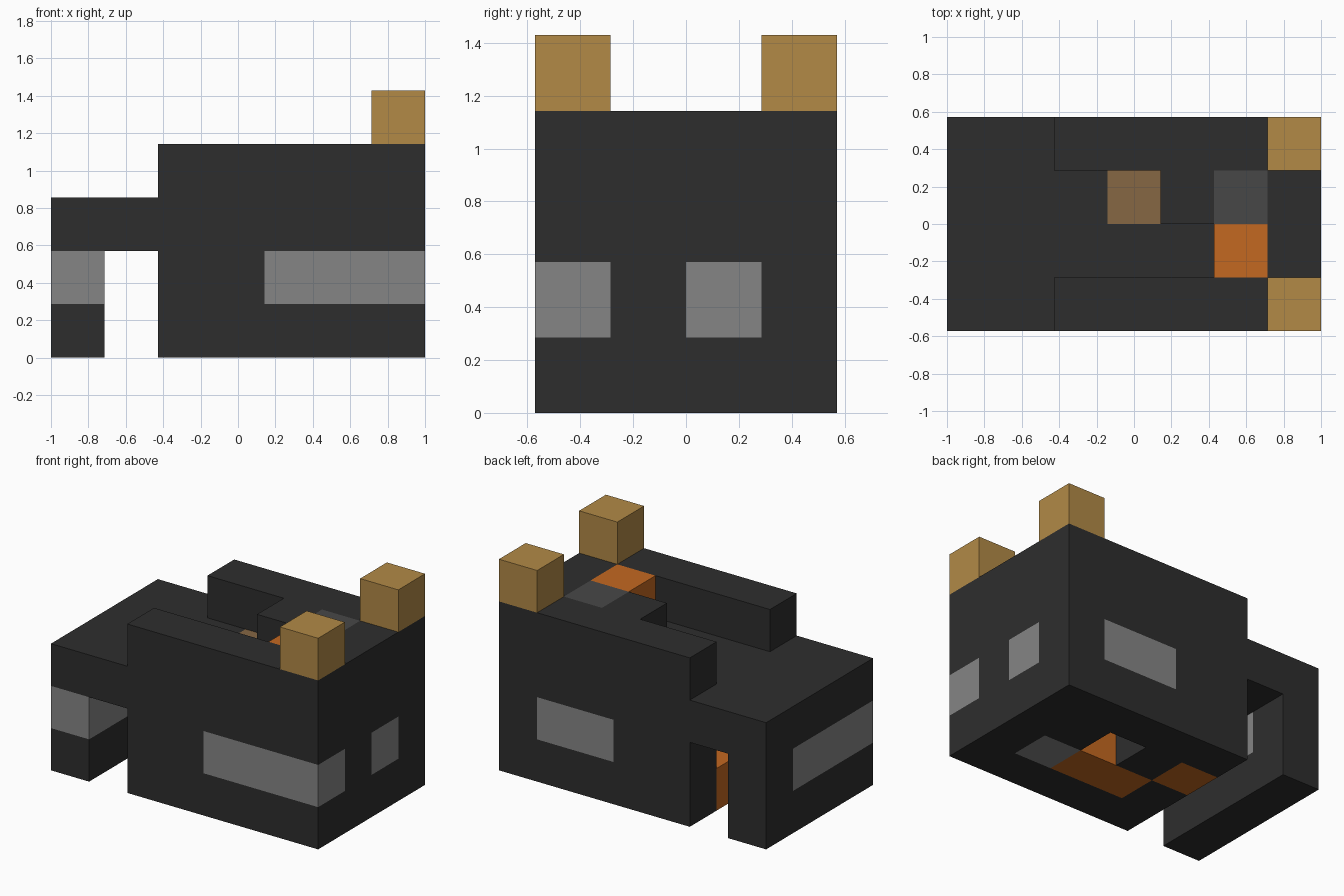
import bpy
import bmesh
from mathutils import Vector

cube = bpy.data.objects.get("Cube")
if cube:
    bpy.data.objects.remove(cube, do_unlink=True)

U = 2 / 7                       # edge length of one block
ORIGIN = Vector((-3.5, -2, 0))  # grid corner, in blocks


def material(name, rgb):
    m = bpy.data.materials.new(name)
    m.use_nodes = True
    col = (*rgb, 1)
    m.diffuse_color = col
    m.node_tree.nodes["Principled BSDF"].inputs["Base Color"].default_value = col
    return m


charcoal = material("charcoal", (0.027, 0.027, 0.027))
grey = material("mid grey", (0.235, 0.235, 0.235))
slate = material("dark grey", (0.064, 0.064, 0.064))
tan = material("tan", (0.445, 0.253, 0.062))
orange = material("orange", (0.55, 0.138, 0.015))
brown = material("brown", (0.24, 0.136, 0.057))


def block(name, mat, x, y, z):
    """Flat box covering the given (start, end) block ranges."""
    lo = (Vector((x[0], y[0], z[0])) + ORIGIN) * U
    hi = (Vector((x[1], y[1], z[1])) + ORIGIN) * U
    bm = bmesh.new()
    bmesh.ops.create_cube(bm, size=1)
    for v in bm.verts:
        v.co = Vector(h if c > 0 else l for c, l, h in zip(v.co, lo, hi))
    mesh = bpy.data.meshes.new(name)
    bm.to_mesh(mesh)
    bm.free()
    mesh.materials.append(mat)
    bpy.context.collection.objects.link(bpy.data.objects.new(name, mesh))


# Parts repeated on the front and back sides
for side, row in (("front", (0, 1)), ("back", (3, 4))):
    block(side + "_ear", tan, (6, 7), row, (4, 5))
    block(side + "_rail", charcoal, (2, 7), row, (3, 4))
    block(side + "_upper_wall", charcoal, (3, 7), row, (2, 3))
    block(side + "_rear_wall", charcoal, (2, 4), row, (1, 2))
    block(side + "_lower_wall", charcoal, (2, 7), row, (0, 1))

# Grey side bands
block("front_band", grey, (4, 7), (0, 1), (1, 2))
block("back_band", grey, (4, 6), (3, 4), (1, 2))
block("back_band_corner", charcoal, (6, 7), (3, 4), (1, 2))

# Rear support and overhang
block("support_foot", charcoal, (0, 1), (0, 4), (0, 1))
block("support_band", grey, (0, 1), (0, 3), (1, 2))
block("support_band_corner", charcoal, (0, 1), (3, 4), (1, 2))
block("rear_slab", charcoal, (0, 3), (0, 4), (2, 3))

# Top layer
block("top_end", charcoal, (6, 7), (1, 3), (3, 4))
block("top_orange", orange, (5, 6), (1, 2), (3, 4))
block("top_slate", slate, (5, 6), (2, 3), (3, 4))
block("top_step", charcoal, (4, 5), (2, 3), (3, 4))

# Deck
block("deck_front", charcoal, (3, 7), (1, 2), (2, 3))
block("deck_back", charcoal, (4, 7), (2, 3), (2, 3))
block("deck_brown", brown, (3, 4), (2, 3), (2, 3))

# Core, leaving a passage open at the rear
block("core", charcoal, (2, 7), (1, 2), (1, 2))
block("core_back", charcoal, (5, 6), (2, 3), (1, 2))
block("end_panel", grey, (6, 7), (2, 3), (1, 2))

# Underside, with one open block
block("base_end", charcoal, (6, 7), (1, 3), (0, 1))
block("base_grey", grey, (5, 6), (1, 2), (0, 1))
block("base_orange", orange, (3, 5), (1, 2), (0, 1))
block("base_rear", charcoal, (2, 3), (1, 2), (0, 1))
block("base_rear_orange", orange, (2, 3), (2, 3), (0, 1))
block("base_middle", charcoal, (3, 4), (2, 3), (0, 1))
block("base_back", charcoal, (5, 6), (2, 3), (0, 1))
